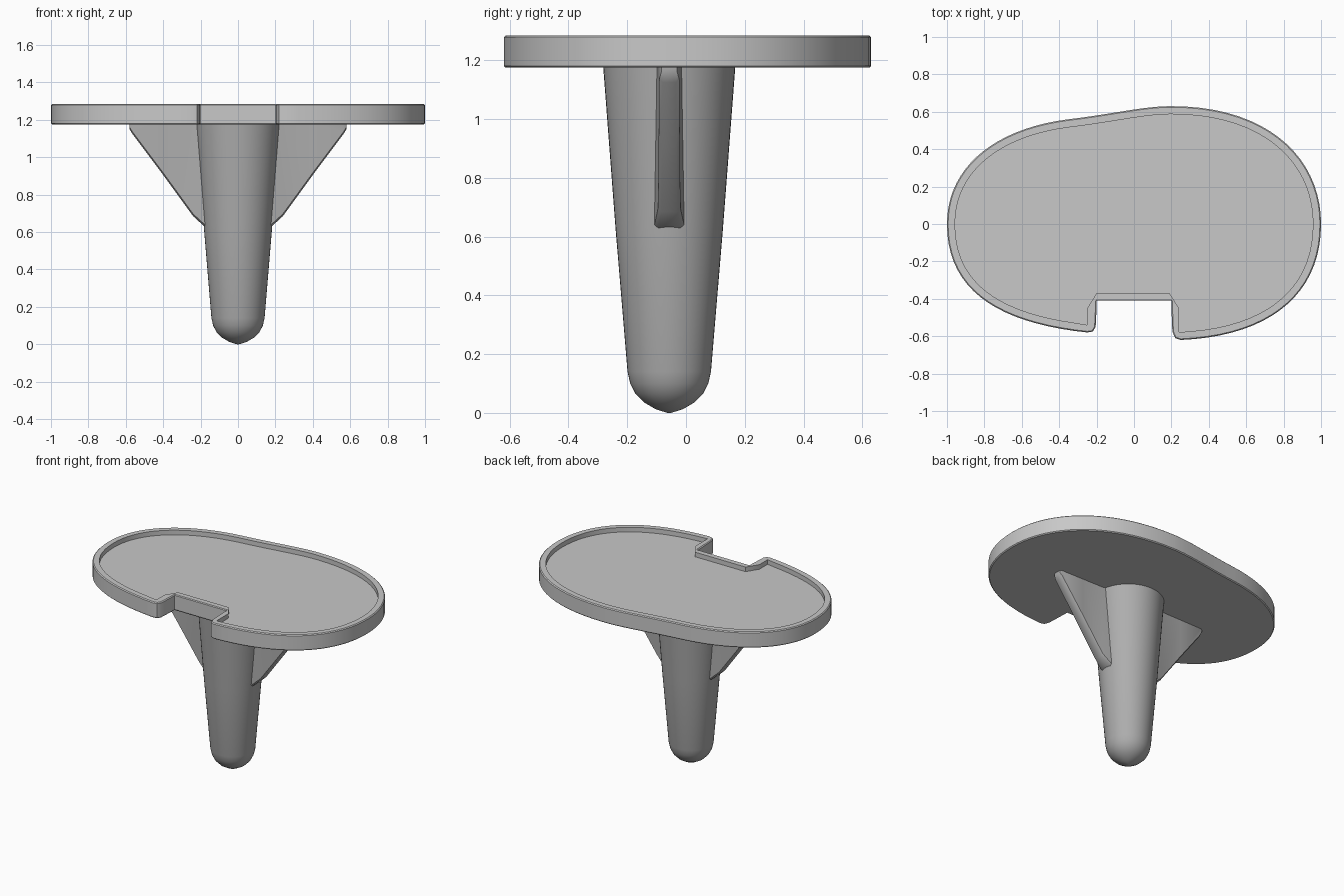
import bpy, bmesh, math
from mathutils import Vector
from mathutils.geometry import interpolate_bezier

if "Cube" in bpy.data.objects:
    bpy.data.objects.remove(bpy.data.objects["Cube"])


def material(name, v):
    m = bpy.data.materials.new(name)
    m.diffuse_color = (v, v, v, 1)
    m.use_nodes = True
    m.node_tree.nodes["Principled BSDF"].inputs["Base Color"].default_value = m.diffuse_color
    return m


TRAY = material("light grey metal", 0.58)
STEM = material("mid grey metal", 0.42)


def finish(name, bm, mat, angle=35):
    bmesh.ops.remove_doubles(bm, verts=bm.verts, dist=0.0005)
    bmesh.ops.recalc_face_normals(bm, faces=bm.faces)
    me = bpy.data.meshes.new(name)
    bm.to_mesh(me)
    bm.free()
    ob = bpy.data.objects.new(name, me)
    bpy.context.collection.objects.link(ob)
    me.materials.append(mat)
    bpy.ops.object.select_all(action='DESELECT')
    ob.select_set(True)
    bpy.context.view_layer.objects.active = ob
    bpy.ops.object.shade_smooth_by_angle(angle=math.radians(angle))
    return ob


def loft(name, loops, mat, angle=35):
    bm = bmesh.new()
    rows = [[bm.verts.new(p) for p in loop] for loop in loops]
    n = len(rows[0])
    for a, b in zip(rows, rows[1:]):
        for i in range(n):
            j = (i + 1) % n
            bm.faces.new((a[i], a[j], b[j], b[i]))
    bm.faces.new(rows[0][::-1])
    bm.faces.new(rows[-1])
    return finish(name, bm, mat, angle)


# Kidney outline, counter-clockwise from the right side of the notch
curves = [
    [(0.25, -0.62), (0.72, -0.60), (1.0, -0.38), (1.0, 0.0)],
    [(1.0, 0.0), (1.0, 0.35), (0.72, 0.63), (0.20, 0.63)],
    [(0.20, 0.63), (0.05, 0.63), (-0.10, 0.59), (-0.35, 0.56)],
    [(-0.35, 0.56), (-0.75, 0.51), (-1.0, 0.30), (-1.0, 0.0)],
    [(-1.0, 0.0), (-1.0, -0.36), (-0.72, -0.53), (-0.25, -0.58)],
]
outer = []
for c in curves:
    outer += interpolate_bezier(*[Vector(p) for p in c], 20)[:-1]
outer.append(Vector((-0.25, -0.58)))
n_curve = len(outer)
# Notch points, paired with the matching inner rim points
notch = [((-0.22, -0.575), (-0.25, -0.54)), ((-0.205, -0.55), (-0.25, -0.53)),
         ((-0.20, -0.45), (-0.25, -0.45)), ((-0.20, -0.41), (-0.20, -0.37)),
         ((0.20, -0.41), (0.19, -0.37)), ((0.20, -0.45), (0.24, -0.45)),
         ((0.205, -0.575), (0.24, -0.56)), ((0.22, -0.61), (0.24, -0.578))]
outer += [Vector(p) for p, q in notch]


def inset(points, d):
    result = []
    for i, p in enumerate(points):
        a = (p - points[i - 1]).normalized()
        b = (points[(i + 1) % len(points)] - p).normalized()
        t = (a + b).normalized()
        result.append(p + Vector((-t.y, t.x)) * d)
    return result


inner = inset(outer, 0.043)[:n_curve] + [Vector(q) for p, q in notch]
inner[0], inner[n_curve - 1] = Vector((0.25, -0.578)), Vector((-0.25, -0.54))
soft = inset(outer, 0.006)


def at(points, z):
    return [(p.x, p.y, z) for p in points]


# Tray with raised rim and recessed floor
loft("tray", [at(soft, 1.175), at(outer, 1.181), at(outer, 1.279), at(soft, 1.285),
              at(inner, 1.285), at(inner, 1.253)], TRAY)

# Tapered round stem with domed tip
CY = -0.057
profile = [(0.006, 0.0), (0.045, 0.012), (0.085, 0.035), (0.115, 0.065),
           (0.133, 0.10), (0.142, 0.14), (0.183, 0.63), (0.225, 1.18)]
loft("stem", [[(r * math.cos(k * math.tau / 48), CY + r * math.sin(k * math.tau / 48), z)
               for k in range(48)] for r, z in profile], STEM, 45)

# Triangular side fins, flared where they join the stem: x, bottom z, half thickness
sections = [(0.10, 0.60, 0.06), (0.18, 0.63, 0.05), (0.24, 0.685, 0.038),
            (0.40, 0.905, 0.036), (0.565, 1.125, 0.034), (0.58, 1.15, 0.026)]
for side, label in ((-1, "left"), (1, "right")):
    loops = []
    for x, z, t in sections:
        c = 0.012
        loops.append([(side * x, CY - t, 1.18), (side * x, CY - t, z + c),
                      (side * x, CY - t + c, z), (side * x, CY + t - c, z),
                      (side * x, CY + t, z + c), (side * x, CY + t, 1.18)])
    loft(label + "_fin", loops, STEM, 40)
